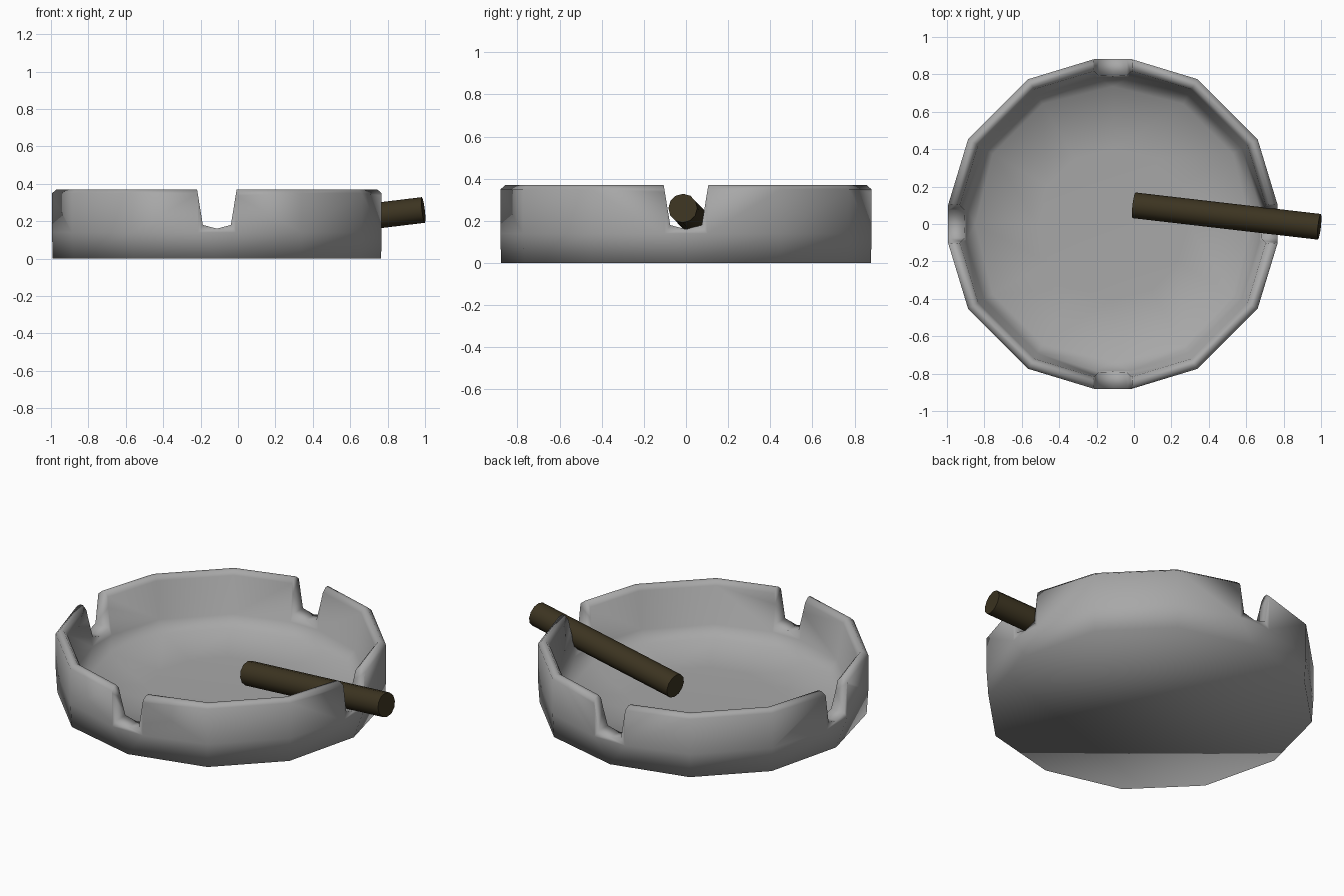
import bpy, bmesh, math
from mathutils import Vector

if "Cube" in bpy.data.objects:
    bpy.data.objects.remove(bpy.data.objects["Cube"])

CX = -0.113


def mesh_object(name, bm):
    bmesh.ops.remove_doubles(bm, verts=bm.verts, dist=0.001)
    bmesh.ops.recalc_face_normals(bm, faces=bm.faces)
    me = bpy.data.meshes.new(name)
    bm.to_mesh(me)
    bm.free()
    ob = bpy.data.objects.new(name, me)
    bpy.context.collection.objects.link(ob)
    return ob


def paint(ob, name, rgb):
    mat = bpy.data.materials.new(name)
    mat.diffuse_color = (*rgb, 1)
    mat.use_nodes = True
    mat.node_tree.nodes["Principled BSDF"].inputs["Base Color"].default_value = mat.diffuse_color
    ob.data.materials.clear()
    ob.data.materials.append(mat)


def smooth(ob, angle):
    bpy.ops.object.select_all(action='DESELECT')
    ob.select_set(True)
    bpy.context.view_layer.objects.active = ob
    bpy.ops.object.shade_smooth_by_angle(angle=math.radians(angle))


# Tray: wall profile (radius, z, half angle of the flat at each notch)
# swept round a twelve-sided outline
profile = [(0.878, 0, 0), (0.887, 0.14, 6.5), (0.887, 0.35, 6.5), (0.865, 0.37, 6.5),
           (0.845, 0.37, 6.5), (0.825, 0.345, 6.5), (0.79, 0.13, 6.5),
           (0.735, 0.07, 0), (0.40, 0.055, 0)]
bm = bmesh.new()
rings = []
for r, z, flat in profile:
    ring = []
    for q in range(4):
        for a, k in ((-flat, 1), (flat, 1), (30.3, 1.011), (59.7, 1.011)):
            t = math.radians(q * 90 + a)
            ring.append(bm.verts.new((CX + r * k * math.cos(t), r * k * math.sin(t), z)))
    rings.append(ring)
n = 16
for lo, hi in zip(rings, rings[1:]):
    for i in range(n):
        j = (i + 1) % n
        bm.faces.new((lo[i], lo[j], hi[j], hi[i]))
bm.faces.new(rings[0])
bm.faces.new(rings[-1])
tray = mesh_object("ashtray_bowl", bm)

# Notch cutters: a V-bottomed prism across the bowl in each direction
notch = [(-0.135, 0.55), (-0.075, 0.18), (0, 0.16), (0.075, 0.18), (0.135, 0.55)]
for k in range(2):
    bm = bmesh.new()
    ends = [[bm.verts.new((CX + u, s, z) if k == 0 else (CX + s, u, z))
             for u, z in notch] for s in (-1.2, 1.2)]
    for i in range(5):
        j = (i + 1) % 5
        bm.faces.new((ends[0][i], ends[0][j], ends[1][j], ends[1][i]))
    bm.faces.new(ends[0])
    bm.faces.new(ends[1])
    cutter = mesh_object("notch_cutter", bm)
    mod = tray.modifiers.new("notch", 'BOOLEAN')
    mod.operation, mod.solver, mod.object = 'DIFFERENCE', 'EXACT', cutter
    bpy.ops.object.select_all(action='DESELECT')
    bpy.context.view_layer.objects.active = tray
    tray.select_set(True)
    bpy.ops.object.modifier_apply(modifier=mod.name)
    bpy.data.objects.remove(cutter)
smooth(tray, 180)
paint(tray, "dull_grey", (0.39, 0.39, 0.39))

# Cigar resting in the right notch
a, b = Vector((0.0, 0.1, 0.14)), Vector((0.991, -0.015, 0.26))
bpy.ops.mesh.primitive_cylinder_add(vertices=12, radius=0.069,
                                    depth=(b - a).length, location=(a + b) / 2)
cigar = bpy.context.object
cigar.name = "cigar"
cigar.rotation_euler = (b - a).to_track_quat('Z', 'Y').to_euler()
smooth(cigar, 40)
paint(cigar, "dark_brown", (0.045, 0.034, 0.015))
